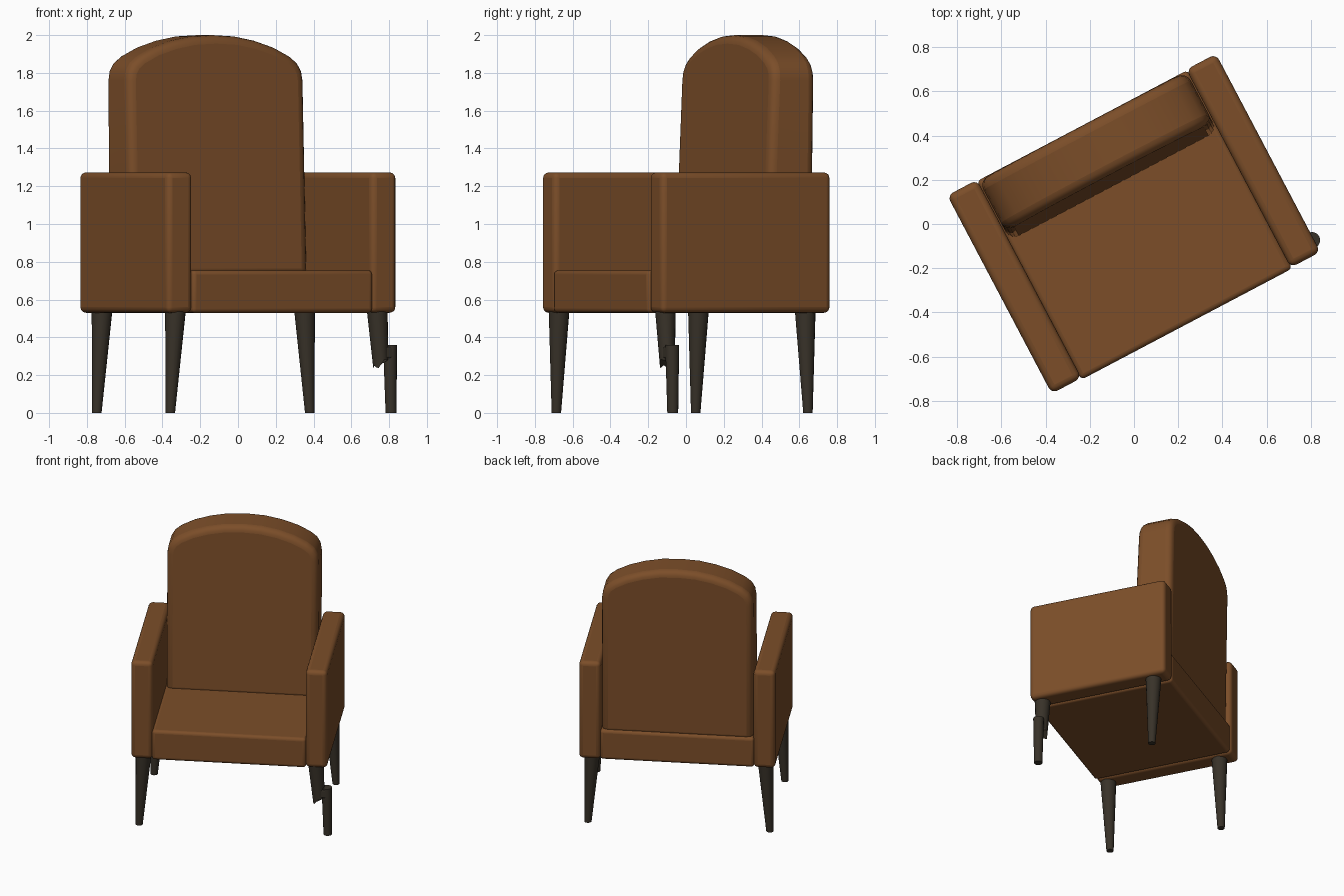
import bpy, bmesh, math
from mathutils import Matrix

if "Cube" in bpy.data.objects:
    bpy.data.objects.remove(bpy.data.objects["Cube"])

ROT = Matrix.Rotation(math.radians(27.8), 4, 'Z')   # whole chair is turned


def material(name, rgb):
    m = bpy.data.materials.new(name)
    m.diffuse_color = (*rgb, 1)
    m.use_nodes = True
    m.node_tree.nodes["Principled BSDF"].inputs["Base Color"].default_value = m.diffuse_color
    return m


LEATHER = material("brown leather", (0.2, 0.076, 0.022))
WOOD = material("dark wood", (0.04, 0.032, 0.022))


def finish(name, bm, mat, bevel=0):
    bmesh.ops.recalc_face_normals(bm, faces=bm.faces)
    me = bpy.data.meshes.new(name)
    bm.to_mesh(me)
    bm.free()
    ob = bpy.data.objects.new(name, me)
    bpy.context.collection.objects.link(ob)
    me.materials.append(mat)
    ob.matrix_world = ROT
    if bevel:
        b = ob.modifiers.new("soft edges", 'BEVEL')
        b.width, b.segments = bevel, 4
        b.limit_method, b.angle_limit = 'ANGLE', math.radians(50)
        b.use_clamp_overlap = False
    bpy.ops.object.select_all(action='DESELECT')
    ob.select_set(True)
    bpy.context.view_layer.objects.active = ob
    bpy.ops.object.shade_smooth_by_angle(angle=math.radians(40))
    return ob


def box(name, x0, x1, y0, y1, z0, z1, mat, bevel):
    bm = bmesh.new()
    bmesh.ops.create_cube(bm, size=1)
    for v in bm.verts:
        v.co = ((x0 + x1) / 2 + v.co.x * (x1 - x0),
                (y0 + y1) / 2 + v.co.y * (y1 - y0),
                (z0 + z1) / 2 + v.co.z * (z1 - z0))
    return finish(name, bm, mat, bevel)


def tapered(name, top, bottom, jag=None):
    """Round tapered post; each end is (x, y, z, radius)."""
    bm = bmesh.new()
    n = 16
    rings = []
    for i, (x, y, z, r) in enumerate((top, bottom)):
        ring = []
        for k in range(n):
            a = 2 * math.pi * k / n
            dz = jag(a) if jag and i == 1 else 0
            ring.append(bm.verts.new((x + r * math.cos(a), y + r * math.sin(a), z + dz)))
        rings.append(ring)
        bm.faces.new(ring)
    for k in range(n):
        j = (k + 1) % n
        bm.faces.new((rings[0][k], rings[0][j], rings[1][j], rings[1][k]))
    return finish(name, bm, WOOD)


# Arms and seat
for side, s in (("left", -1), ("right", 1)):
    xs = sorted((s * 0.535, s * 0.687))
    box(side + "_arm", *xs, -0.505, 0.508, 0.53, 1.273, LEATHER, 0.03)
box("seat", -0.54, 0.54, -0.512, 0.503, 0.53, 0.755, LEATHER, 0.022)

# Arched backrest, leaning slightly backwards
half = [(0.53, 0.72), (0.53, 1.76), (0.522, 1.81), (0.497, 1.853), (0.45, 1.89), (0.36, 1.935),
        (0.25, 1.97), (0.13, 1.993)]
profile = half + [(0, 2.0)] + [(-x, z) for x, z in reversed(half)]
bm = bmesh.new()
front, rear = [], []
for x, z in profile:
    t = (z - 0.72) / 1.28
    front.append(bm.verts.new((x, 0.195 + 0.055 * t, z)))
    rear.append(bm.verts.new((x, 0.485 + 0.018 * t, z)))
bm.faces.new(front)
bm.faces.new(rear[::-1])
for i in range(len(profile)):
    j = (i + 1) % len(profile)
    bm.faces.new((front[i], front[j], rear[j], rear[i]))
finish("backrest", bm, LEATHER, 0.045)

# Three whole legs
for name, s, y in (("front_left_leg", -1, -0.44), ("back_left_leg", -1, 0.394),
                   ("back_right_leg", 1, 0.394)):
    tapered(name, (s * 0.605, y, 0.56, 0.056), (s * 0.637, y, 0, 0.025))

# Broken front right leg: ragged stub, splinter and shifted lower piece
tapered("broken_leg_stub", (0.6, -0.44, 0.56, 0.056), (0.622, -0.44, 0.27, 0.04),
        lambda a: 0.03 * math.cos(a) + 0.012 * math.cos(4 * a))
box("leg_splinter", 0.60, 0.69, -0.475, -0.41, 0.29, 0.35, WOOD, 0.008)
tapered("broken_leg_foot", (0.678, -0.44, 0.36, 0.037), (0.684, -0.44, 0, 0.029))
